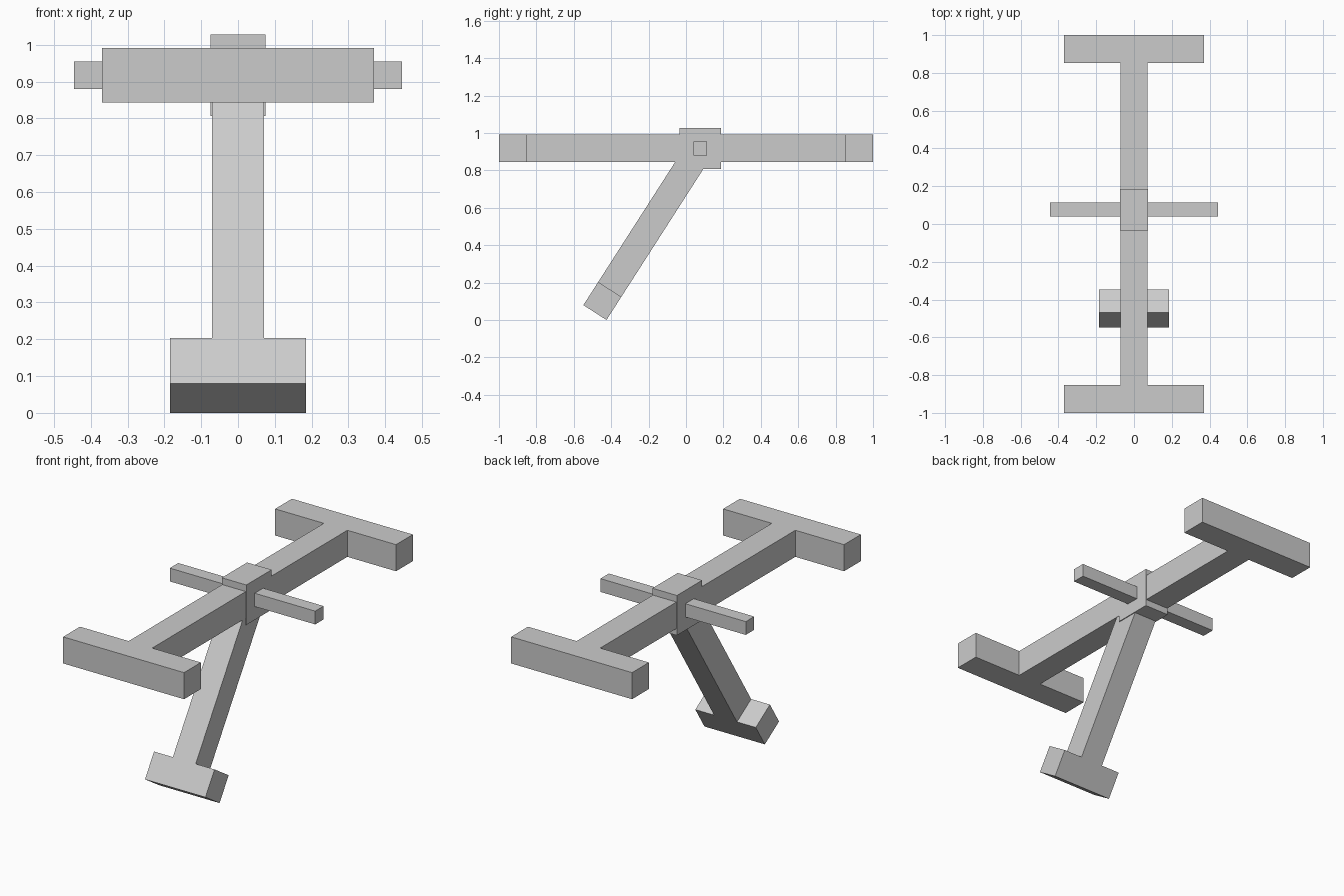
import bpy, bmesh
from math import atan2
from mathutils import Matrix, Vector

if "Cube" in bpy.data.objects:
    bpy.data.objects.remove(bpy.data.objects["Cube"])

W = 0.147                              # common bar thickness
HUB = Vector((0, 0.076, 0.917))        # centre of the pivot block
FOOT = Vector((0, -0.487, 0.0395))     # centre of the leg's lower end


def prism(name, outline, depth, matrix):
    """Extrude an XY outline along Z, centred on Z, then place it."""
    bm = bmesh.new()
    face = bm.faces.new([bm.verts.new((x, y, -depth / 2)) for x, y in outline])
    top = bmesh.ops.extrude_face_region(bm, geom=[face])["geom"]
    verts = [g for g in top if isinstance(g, bmesh.types.BMVert)]
    bmesh.ops.translate(bm, verts=verts, vec=(0, 0, depth))
    bmesh.ops.transform(bm, matrix=matrix, verts=bm.verts)
    bmesh.ops.recalc_face_normals(bm, faces=bm.faces)
    mesh = bpy.data.meshes.new(name)
    bm.to_mesh(mesh)
    bm.free()
    obj = bpy.data.objects.new(name, mesh)
    bpy.context.collection.objects.link(obj)
    return obj


def box(name, size, centre):
    x, y = size[0] / 2, size[1] / 2
    return prism(name, [(-x, -y), (x, -y), (x, y), (-x, y)], size[2],
                 Matrix.Translation(centre))


# Plank with a crossbar at both ends (I-shaped outline)
b, e = 0.072, 0.37
half = [(e, 1 - W), (e, 1), (-e, 1), (-e, 1 - W), (-b, 1 - W)]
outline = [(b, 1 - W)] + half + [(-x, -y) for x, y in [(b, 1 - W)] + half]
prism("plank", outline, W, Matrix.Translation((0, 0, HUB.z)))

# Pivot block and the axle handles through it
box("pivot_block", (0.15, 0.221, 0.221), HUB)
box("axle_handles", (0.89, 0.0735, 0.0735), HUB)

# Tilted leg with a wide foot (inverted T outline)
axis = HUB - FOOT
p, f, top = 0.07, 0.185, axis.length
tee = [(-f, 0), (f, 0), (f, W), (p, W), (p, top), (-p, top), (-p, W), (-f, W)]
tilt = Matrix.Rotation(atan2(axis.z, axis.y), 4, 'X')   # outline Y -> leg axis
prism("leg", tee, W, Matrix.Translation(FOOT) @ tilt)
